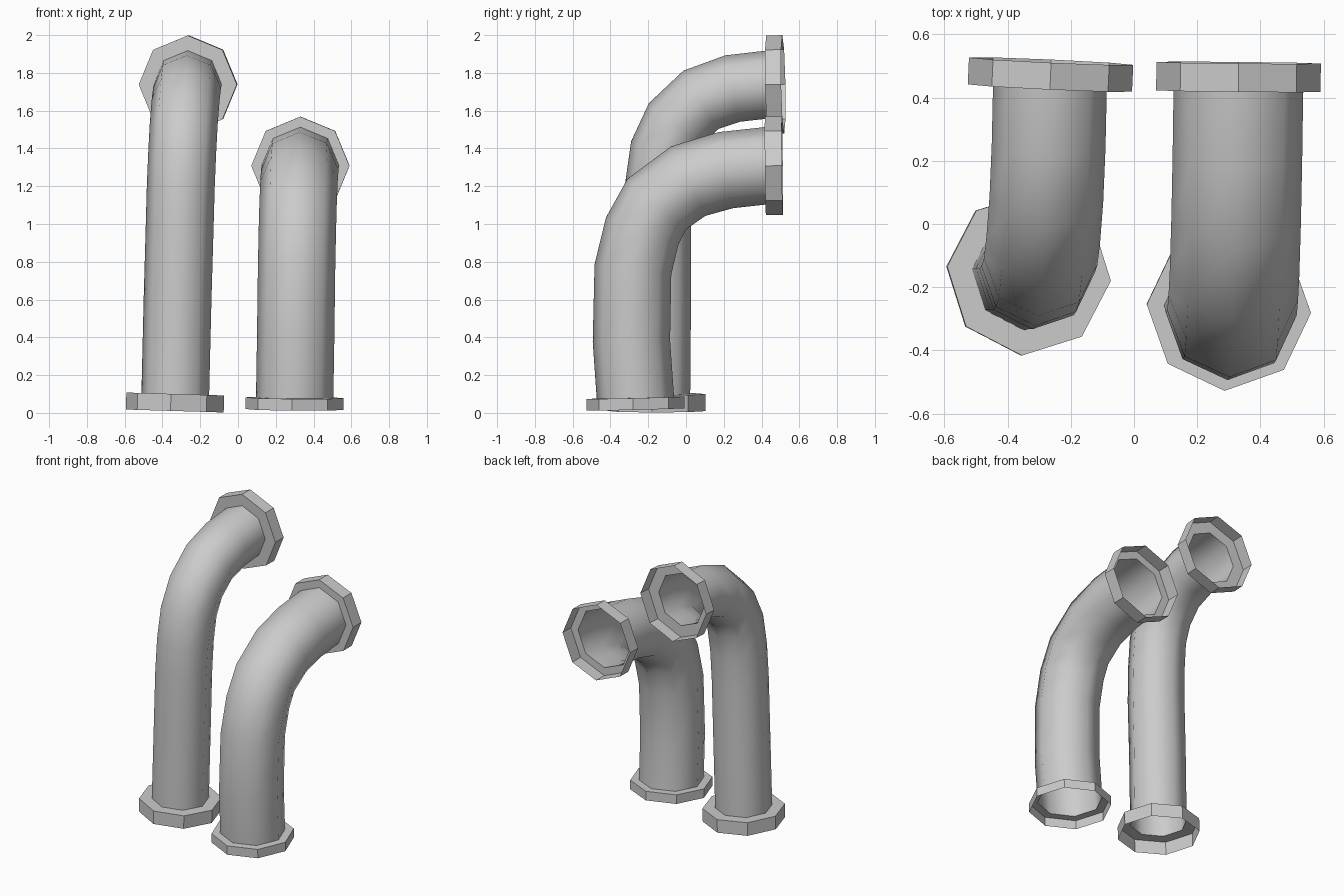
import bpy, bmesh
from math import cos, sin, pi, radians
from mathutils import Vector

if "Cube" in bpy.data.objects:
    bpy.data.objects.remove(bpy.data.objects["Cube"])

SIDES = 8
FLANGE_R = 0.26


def ring(bm, centre, tangent, radius, roll):
    """Octagon around a point of the pipe, one corner kept on the outer bend."""
    t = Vector(tangent).normalized()
    x = Vector((1, 0, 0))
    s = (x - t * x.dot(t)).normalized()
    n = s.cross(t)
    return [bm.verts.new(Vector(centre) + radius * (s * cos(a) + n * sin(a)))
            for a in (roll + 2 * pi * i / SIDES for i in range(SIDES))]


def skin(bm, rings, name, smooth):
    for a, b in zip(rings, rings[1:]):
        for i in range(SIDES):
            j = (i + 1) % SIDES
            f = bm.faces.new((a[j], a[i], b[i], b[j]))
            f.smooth = smooth
    me = bpy.data.meshes.new(name)
    bm.to_mesh(me)
    bm.free()
    ob = bpy.data.objects.new(name, me)
    bpy.context.collection.objects.link(ob)


def flange(name, centre, axis, tube_r, depth, roll, flip):
    """Open collar: flat step outwards, then a short skirt along the axis."""
    d = Vector(axis).normalized()
    t = -d if flip else d
    c = Vector(centre)
    bm = bmesh.new()
    rings = [ring(bm, c, t, tube_r, roll),
             ring(bm, c, t, FLANGE_R, roll),
             ring(bm, c + d * depth, t, FLANGE_R, roll)]
    if flip:
        rings.reverse()
    skin(bm, rings, name, False)


def pipe(name, path, r, roll, start_dir, end_dir, depths):
    pts = [Vector(p) for p in path]
    last = len(pts) - 1
    bm = bmesh.new()
    rings = []
    for k, p in enumerate(pts):
        if k == 0:
            t = -Vector(start_dir)
        elif k == last:
            t = Vector(end_dir)
        else:
            t = (pts[k + 1] - p).normalized() + (p - pts[k - 1]).normalized()
        rings.append(ring(bm, p, t, r, roll * (1 - k / last)))
    skin(bm, rings, name + "_tube", True)
    flange(name + "_base_flange", pts[0], start_dir, r, depths[0], roll, True)
    flange(name + "_end_flange", pts[-1], end_dir, r, depths[1], 0, False)


# Tall narrow pipe
pipe("tall_pipe",
     [(-0.332, -0.157, 0.10), (-0.32, -0.153, 0.6), (-0.309, -0.153, 0.98),
      (-0.303, -0.143, 1.20), (-0.295, -0.118, 1.387), (-0.287, -0.05, 1.535),
      (-0.277, 0.08, 1.658), (-0.27, 0.247, 1.717), (-0.266, 0.43, 1.738)],
     0.18, radians(5), (-0.03, 0, -1), (0.045, 1, 0.02), (0.09, 0.085))

# Short wide pipe
pipe("short_pipe",
     [(0.30, -0.268, 0.08), (0.305, -0.289, 0.38), (0.31, -0.281, 0.76),
      (0.314, -0.232, 0.962), (0.318, -0.155, 1.105), (0.323, 0.012, 1.227),
      (0.327, 0.21, 1.285), (0.33, 0.42, 1.308)],
     0.205, radians(3), (-0.008, 0.025, -1), (0.01, 1, 0.01), (0.062, 0.09))
